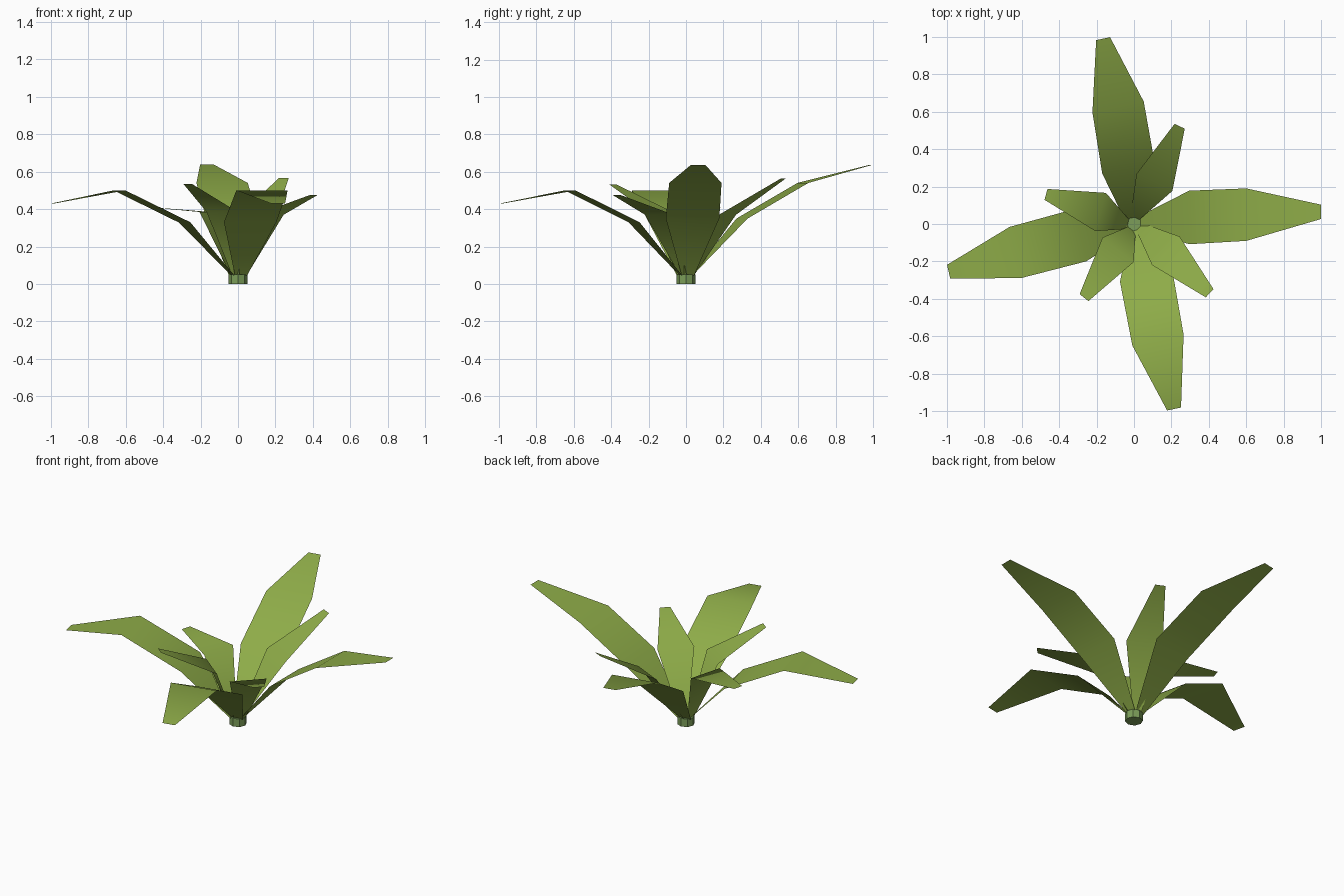
import bpy, bmesh, math
from mathutils import Vector

if "Cube" in bpy.data.objects:
    bpy.data.objects.remove(bpy.data.objects["Cube"])


def material(name, rgb):
    m = bpy.data.materials.new(name)
    m.diffuse_color = (*rgb, 1)
    m.use_nodes = True
    m.node_tree.nodes["Principled BSDF"].inputs["Base Color"].default_value = m.diffuse_color
    return m


LEAF = material("leaf_green", (0.27, 0.41, 0.065))
STEM = material("stem_green", (0.20, 0.34, 0.10))


def finish(name, bm, mat, smooth):
    me = bpy.data.meshes.new(name)
    for f in bm.faces:
        f.smooth = smooth
    bm.to_mesh(me)
    bm.free()
    me.materials.append(mat)
    ob = bpy.data.objects.new(name, me)
    bpy.context.collection.objects.link(ob)


def leaf(name, heading, centres, half_widths, heights):
    """Strip of quads through level cross-sections square to the heading."""
    a = math.radians(heading)
    out = Vector((math.cos(a), math.sin(a), 0))
    left = Vector((-out.y, out.x, 0))
    base = out * 0.03 + left * 0.01
    bm = bmesh.new()
    prev = None
    for (x, y), w, z in zip([base[:2]] + centres, half_widths, heights):
        c = Vector((x, y, z))
        row = bm.verts.new(c + left * w), bm.verts.new(c - left * w)
        if prev:
            bm.faces.new((prev[0], prev[1], row[1], row[0]))
        prev = row
    finish(name, bm, LEAF, True)


# Short stem stub
bm = bmesh.new()
bmesh.ops.create_cone(bm, cap_ends=True, segments=8, radius1=0.05,
                      radius2=0.05, depth=0.05)
bmesh.ops.translate(bm, verts=bm.verts, vec=(0, 0, 0.025))
finish("stem", bm, STEM, False)

# Four long outer leaves: two rising, two drooping at the tip
BIG = (0.033, 0.143, 0.14, 0.038)
RISE = (0.045, 0.35, 0.54, 0.637)
DROOP = (0.045, 0.33, 0.50, 0.43)
leaf("long_leaf_right", 0, [(0.295, 0.035), (0.6, 0.05), (1.0, 0.065)], BIG, RISE)
leaf("long_leaf_back", 102, [(-0.03, 0.30), (-0.085, 0.625), (-0.165, 0.99)], BIG, RISE)
leaf("long_leaf_left", 193, [(-0.287, -0.06), (-0.633, -0.152), (-0.99, -0.255)], BIG, DROOP)
leaf("long_leaf_front", 282, [(0.065, -0.278), (0.128, -0.62), (0.214, -0.988)], BIG, DROOP)

# Four short inner leaves between them
SMALL = (0.025, 0.106, 0.03)
leaf("short_leaf_back_right", 64.6, [(0.109, 0.222), (0.244, 0.522)], SMALL, (0.045, 0.37, 0.565))
leaf("short_leaf_back_left", 164.8, [(-0.178, 0.064), (-0.47, 0.158)], SMALL, (0.045, 0.385, 0.41))
leaf("short_leaf_front_left", 231.5, [(-0.085, -0.138), (-0.267, -0.393)], SMALL, (0.045, 0.385, 0.533))
leaf("short_leaf_front_right", 316, [(0.17, -0.143), (0.404, -0.37)], SMALL, (0.045, 0.37, 0.475))
